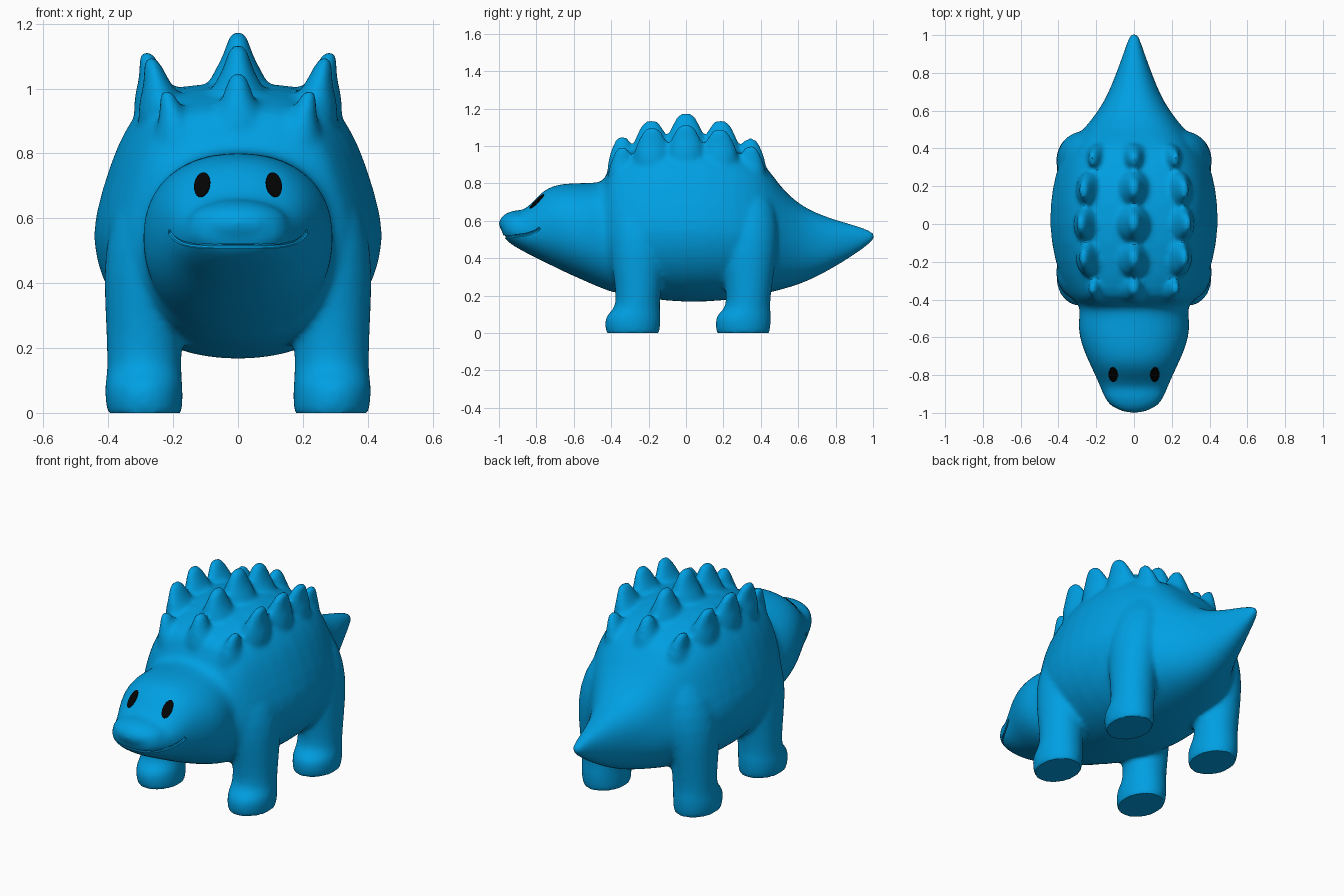
import bpy, bmesh
from math import cos, sin, tau, copysign
from mathutils import Vector
from mathutils.bvhtree import BVHTree

if "Cube" in bpy.data.objects:
    bpy.data.objects.remove(bpy.data.objects["Cube"])


def material(name, rgb):
    mat = bpy.data.materials.new(name)
    mat.use_nodes = True
    mat.diffuse_color = (*rgb, 1)
    shader = next(n for n in mat.node_tree.nodes if n.type == "BSDF_PRINCIPLED")
    shader.inputs["Base Color"].default_value = (*rgb, 1)
    return mat


blue = material("bright blue", (0, 0.35, 0.77))
black = material("black", (0.001, 0.001, 0.001))


def add_object(name, bm, mat):
    mesh = bpy.data.meshes.new(name)
    bm.to_mesh(mesh)
    mesh.materials.append(mat)
    obj = bpy.data.objects.new(name, mesh)
    bpy.context.collection.objects.link(obj)
    return obj


def bake(obj, mat):
    """Turn the object's modifiers into plain mesh."""
    graph = bpy.context.evaluated_depsgraph_get()
    mesh = bpy.data.meshes.new_from_object(obj.evaluated_get(graph))
    obj.modifiers.clear()
    obj.data = mesh
    mesh.materials.clear()
    mesh.materials.append(mat)


def loft(bm, rings):
    """Skin a stack of closed rings and cap both ends."""
    loops = [[bm.verts.new(p) for p in ring] for ring in rings]
    n = len(loops[0])
    for a, b in zip(loops, loops[1:]):
        for i in range(n):
            j = (i + 1) % n
            bm.faces.new((a[i], a[j], b[j], b[i]))
    bm.faces.new(loops[0][::-1])
    bm.faces.new(loops[-1])


def flat_ring(center, rx, ry, count=16):
    turns = [tau * i / count for i in range(count)]
    return [Vector(center) + Vector((rx * cos(t), ry * sin(t), 0)) for t in turns]


def body_ring(y, w, lo, hi, count=32):
    """Round section for head and tail; flat-backed with sloping flanks on the trunk."""
    trunk = max(0, min(1, (y + .46) / .08, (.62 - y) / .2))
    ring = []
    for i in range(count):
        c, s = cos(tau * i / count), sin(tau * i / count)
        power = 2.2 + 1.8 * trunk * (s > 0)
        u, v = (copysign(abs(k) ** (2 / power), k) for k in (c, s))
        taper = 1 - .28 * trunk * max(0, v)
        ring.append(Vector((w * u * taper, y, (lo + hi) / 2 + v * (hi - lo) / 2)))
    return ring


bm = bmesh.new()

# Head, trunk and tail: y, half width, bottom, top
sections = [
    (-.985, .085, .525, .6), (-.96, .135, .49, .63), (-.9, .165, .452, .65),
    (-.85, .185, .425, .665), (-.8, .207, .4, .725), (-.74, .235, .37, .78),
    (-.66, .272, .33, .8), (-.56, .3, .285, .803), (-.47, .288, .245, .803),
    (-.43, .29, .23, .82), (-.405, .325, .22, .91), (-.36, .365, .21, .95),
    (-.2, .425, .18, 1), (0, .458, .16, 1.025), (.2, .438, .17, 1),
    (.33, .4, .19, .955), (.42, .345, .207, .91), (.5, .272, .228, .785),
    (.6, .187, .256, .69), (.7, .133, .3, .64), (.8, .094, .355, .605),
    (.9, .057, .417, .578), (.97, .034, .467, .554), (1.012, .018, .5, .535)]
loft(bm, [body_ring(*section) for section in sections])

# Upper lip
lip = bmesh.ops.create_uvsphere(bm, u_segments=24, v_segments=14, radius=1)["verts"]
for v in lip:
    v.co = Vector((v.co.x * .16, v.co.y * .122 - .882, v.co.z * .074 + .584))

# Legs with toes, flaring into the shoulders: height, x, y, half width, half depth
leg = [(-.04, .285, 0, .112, .14), (.02, .289, 0, .122, .15), (.08, .291, 0, .124, .154),
       (.11, .29, .012, .119, .14), (.14, .288, .028, .117, .118),
       (.25, .29, .03, .119, .127), (.36, .286, .03, .129, .145),
       (.5, .272, .03, .145, .165), (.65, .24, .03, .14, .155), (.8, .19, .03, .1, .1)]
for side in (-1, 1):
    for y0 in (-.285, .305):
        loft(bm, [flat_ring((side * x, y0 + y, z), rx, ry) for z, x, y, rx, ry in leg])

# Rows of back spikes: drop below the tip, half width, half length
spike = [(0, .014, .03), (.02, .031, .055), (.06, .042, .08),
         (.1, .058, .1), (.16, .1, .12), (.3, .13, .12)]


def add_spike(x, y, z, lean, wide, long):
    loft(bm, [flat_ring((x - lean * d, y, z - d), rx * wide, ry * long) for d, rx, ry in spike])


for y, z, long in ((-.34, 1.053, .7), (-.185, 1.138, .9), (0, 1.178, .9),
                   (.185, 1.138, .9), (.345, 1.043, .75)):
    add_spike(0, y, z, 0, 1, long)
for side in (-1, 1):
    for y, x, z, long in ((-.34, .222, .998, .7), (-.18, .27, 1.1, .9), (0, .284, 1.118, .9),
                          (.18, .27, 1.093, .9), (.345, .222, 1.003, .75)):
        add_spike(side * x, y, z, side * .25, .85, long)

# Blend all body parts into one soft skin
bmesh.ops.recalc_face_normals(bm, faces=bm.faces)
body = add_object("body", bm, blue)
bm.free()
body.modifiers.new("round", "SUBSURF").levels = 1
remesh = body.modifiers.new("merge", "REMESH")
remesh.mode = "VOXEL"
remesh.voxel_size = .013
soften = body.modifiers.new("soften", "SMOOTH")
soften.factor = .5
soften.iterations = 10
bake(body, blue)
for v in body.data.vertices:
    v.co.z = max(v.co.z, 0)  # flat soles

bm = bmesh.new()
bm.from_mesh(body.data)
surface = BVHTree.FromBMesh(bm)
bm.free()


def on_face(x, z, lift=0):
    """Point on the front of the head at the given x and z."""
    spot, normal, _, _ = surface.ray_cast(Vector((x, -2, z)), Vector((0, 1, 0)))
    return spot + normal * lift


# Mouth groove, cut with a bent tube
half = [(0, .514), (.05, .514), (.1, .515), (.15, .519), (.18, .527), (.2, .541), (.214, .56)]
path = [(-x, z) for x, z in half[:0:-1]] + half
curve = bpy.data.curves.new("mouth_path", "CURVE")
curve.dimensions = "3D"
curve.bevel_depth = .008
curve.bevel_resolution = 2
curve.use_fill_caps = True
line = curve.splines.new("POLY")
line.points.add(len(path) - 1)
for p, (x, z) in zip(line.points, path):
    p.co = (*on_face(x, z), 1)
tube = bpy.data.objects.new("mouth_path", curve)
bpy.context.collection.objects.link(tube)
graph = bpy.context.evaluated_depsgraph_get()
cutter = bpy.data.objects.new("mouth_cutter",
                              bpy.data.meshes.new_from_object(tube.evaluated_get(graph)))
bpy.context.collection.objects.link(cutter)
cutter.hide_render = True
cut = body.modifiers.new("mouth", "BOOLEAN")
cut.operation = "DIFFERENCE"
cut.solver = "EXACT"
cut.object = cutter
bake(body, blue)
for helper in (tube, cutter):
    bpy.data.objects.remove(helper)

# Eyes: thin ovals laid on the head, tops leaning inward
for name, side in (("left_eye", 1), ("right_eye", -1)):
    bm = bmesh.new()
    bmesh.ops.create_circle(bm, cap_ends=True, cap_tris=True, segments=24, radius=1)
    for v in bm.verts:
        x, z = v.co.x * .024 - v.co.y * .005, v.co.y * .037
        v.co = on_face(side * (.11 + x), .702 + z, .004)
    bmesh.ops.recalc_face_normals(bm, faces=bm.faces)
    for f in bm.faces:
        if f.normal.y > 0:
            f.normal_flip()
    eye = add_object(name, bm, black)
    bm.free()
    plate = eye.modifiers.new("plate", "SOLIDIFY")
    plate.thickness = .006
    plate.offset = -1

# Smooth shading, with the mouth edge kept crisp
bpy.ops.object.select_all(action="DESELECT")
body.select_set(True)
bpy.context.view_layer.objects.active = body
bpy.ops.object.shade_smooth_by_angle(angle=.7)
